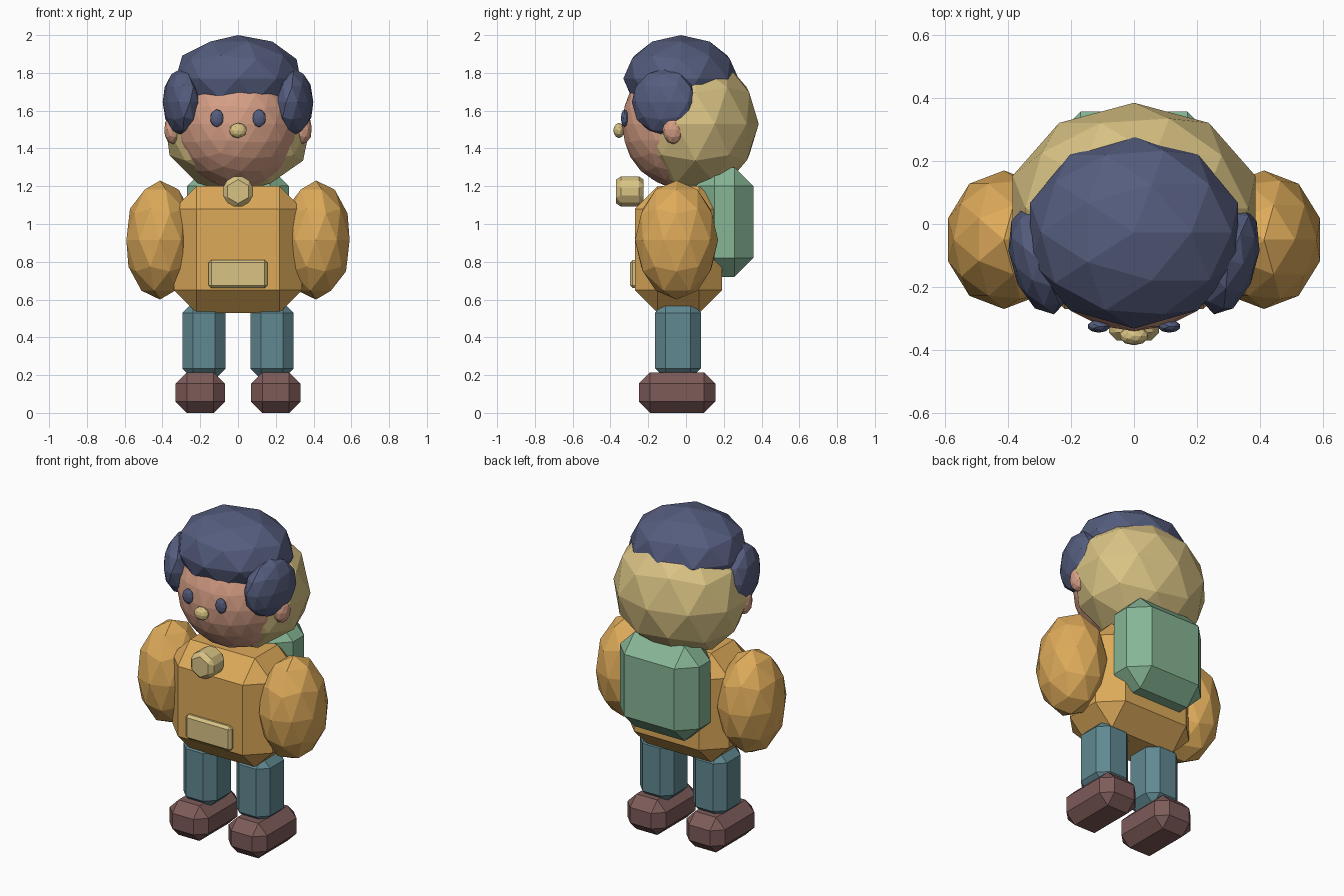
import bpy
from math import radians

cube = bpy.data.objects.get("Cube")
if cube:
    bpy.data.objects.remove(cube, do_unlink=True)


def srgb(hex_code):
    """Turn a hex colour into linear values."""
    channels = [int(hex_code[i:i + 2], 16) / 255 for i in (0, 2, 4)]
    return [c / 12.92 if c <= 0.04045 else ((c + 0.055) / 1.055) ** 2.4 for c in channels] + [1]


def material(name, hex_code):
    mat = bpy.data.materials.new(name)
    mat.use_nodes = True
    mat.diffuse_color = srgb(hex_code)
    mat.node_tree.nodes["Principled BSDF"].inputs["Base Color"].default_value = srgb(hex_code)
    return mat


jacket = material("jacket orange", "DDAA5A")
hair = material("hair navy", "555D7E")
skin = material("skin", "D69F86")
cream = material("cream", "D9C384")
green = material("pack green", "86B595")
denim = material("trouser teal", "618992")
leather = material("boot brown", "7D5B59")


def finish(obj, name, mat):
    obj.name = name
    obj.data.name = name
    obj.data.materials.append(mat)
    return obj


def blob(name, mat, centre, radii, detail=2, turn=0):
    """Faceted ellipsoid."""
    bpy.ops.mesh.primitive_ico_sphere_add(subdivisions=detail, radius=1, location=centre)
    obj = bpy.context.object
    obj.scale = radii
    obj.rotation_euler.z = radians(turn)
    return finish(obj, name, mat)


def chamfer(obj, width):
    mod = obj.modifiers.new("Chamfer", "BEVEL")
    mod.width = width
    mod.segments = 1
    mod.limit_method = "NONE"


def block(name, mat, low, high, width):
    """Box between two corners with chamfered edges."""
    centre = [(a + b) / 2 for a, b in zip(low, high)]
    size = [b - a for a, b in zip(low, high)]
    bpy.ops.mesh.primitive_cube_add(size=1, location=centre)
    obj = bpy.context.object
    for vert in obj.data.vertices:
        vert.co = [c * s for c, s in zip(vert.co, size)]
    chamfer(obj, width)
    return finish(obj, name, mat)


# Head, hood and hair
blob("head", skin, (0, -0.015, 1.53), (0.335, 0.325, 0.345), 3)
blob("hood", cream, (0, 0.05, 1.53), (0.405, 0.335, 0.37))
blob("hair_cap", hair, (0, -0.027, 1.77), (0.347, 0.305, 0.23))
blob("nose", cream, (0, -0.355, 1.495), (0.047, 0.03, 0.04))

# Jacket, pocket, toggle and backpack
block("jacket_body", jacket, (-0.34, -0.27, 0.53), (0.34, 0.19, 1.2), 0.12)
block("pocket", cream, (-0.155, -0.297, 0.66), (0.155, -0.255, 0.81), 0.015)
block("backpack", green, (-0.27, 0.05, 0.72), (0.27, 0.357, 1.3), 0.1)
bpy.ops.mesh.primitive_cylinder_add(vertices=6, radius=0.092, depth=0.146,
                                    location=(0, -0.297, 1.172), rotation=(radians(90), 0, 0))
toggle = finish(bpy.context.object, "toggle", cream)
chamfer(toggle, 0.025)

# Paired parts
for side, s in (("left", 1), ("right", -1)):
    blob(side + "_hair_tuft", hair, (s * 0.3, -0.115, 1.645), (0.092, 0.178, 0.176), turn=-15 * s)
    blob(side + "_ear", skin, (s * 0.345, -0.067, 1.5), (0.047, 0.058, 0.077))
    blob(side + "_eye", hair, (s * 0.112, -0.325, 1.56), (0.036, 0.02, 0.047))
    blob(side + "_sleeve", jacket, (s * 0.413, -0.05, 0.915), (0.187, 0.22, 0.315))
    block(side + "_leg", denim, (s * 0.18 - 0.115, -0.165, 0.18), (s * 0.18 + 0.115, 0.08, 0.585), 0.056)
    block(side + "_boot", leather, (s * 0.2 - 0.131, -0.25, 0), (s * 0.2 + 0.131, 0.155, 0.215), 0.06)
